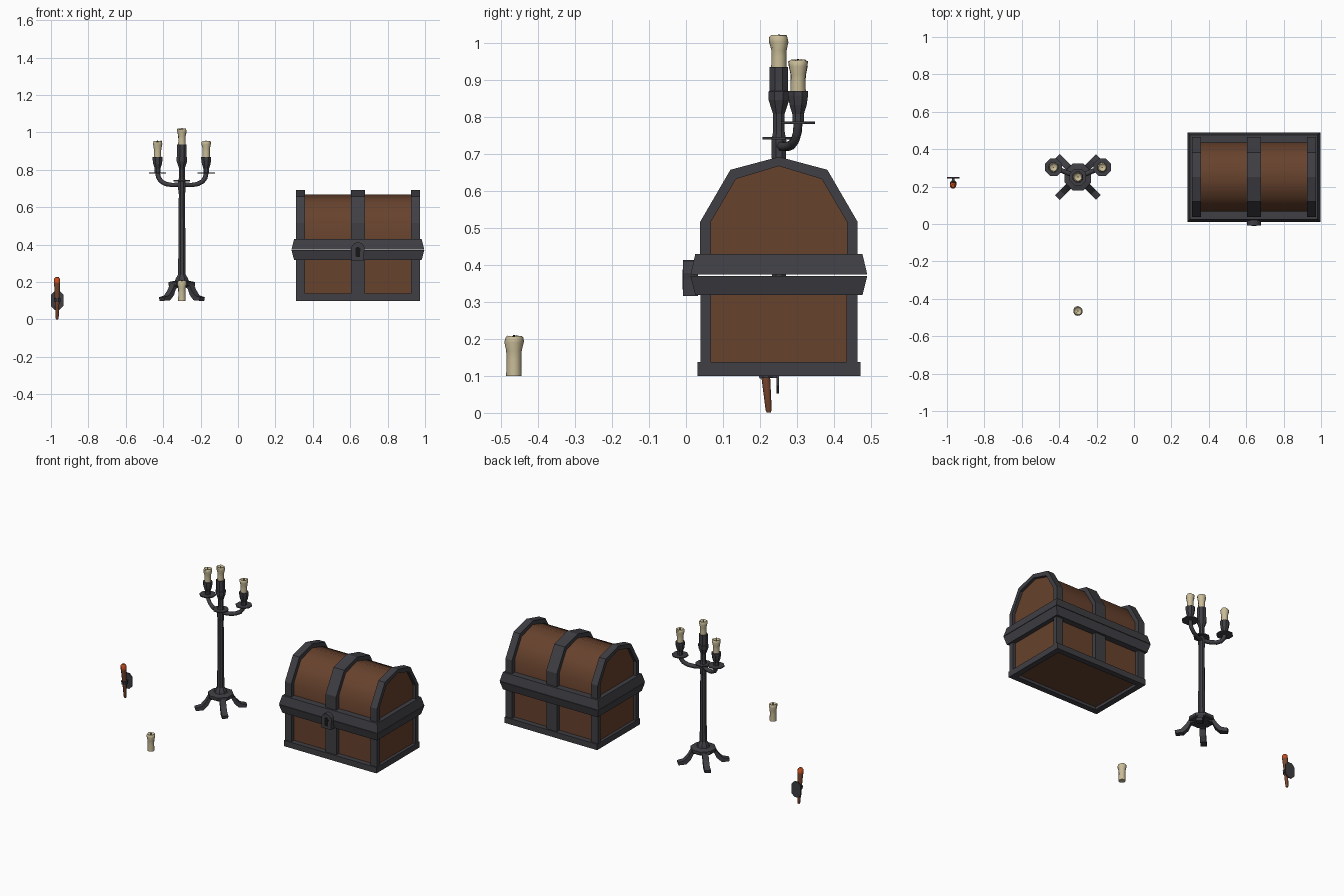
import bpy, bmesh, math, random
from mathutils import Vector, Matrix

if "Cube" in bpy.data.objects:
    bpy.data.objects.remove(bpy.data.objects["Cube"])

random.seed(4)


def mat(name, c):
    m = bpy.data.materials.new(name)
    m.diffuse_color = (*c, 1)
    m.use_nodes = True
    m.node_tree.nodes["Principled BSDF"].inputs["Base Color"].default_value = m.diffuse_color
    return m


METAL = mat("dark_iron", (0.050, 0.049, 0.058))
WOOD = mat("brown_wood", (0.135, 0.054, 0.026))
WAX = mat("cream_wax", (0.58, 0.50, 0.31))
TORCH = mat("torch_wood", (0.19, 0.062, 0.028))
EMBER = mat("ember_orange", (0.58, 0.075, 0.015))
BLACK = mat("charred_black", (0.008, 0.008, 0.008))


def finish(name, bm, *mats, smooth=None):
    bmesh.ops.recalc_face_normals(bm, faces=bm.faces)
    me = bpy.data.meshes.new(name)
    bm.to_mesh(me)
    bm.free()
    for m in mats:
        me.materials.append(m)
    if smooth:
        me.shade_smooth()
        me.set_sharp_from_angle(angle=math.radians(smooth))
    ob = bpy.data.objects.new(name, me)
    bpy.context.collection.objects.link(ob)
    return ob


def box(name, lo, hi, m):
    bm = bmesh.new()
    bmesh.ops.create_cube(bm, size=1)
    for v in bm.verts:
        v.co = [(a + b) / 2 + c * (b - a) for a, b, c in zip(lo, hi, v.co)]
    return finish(name, bm, m)


def extrude(name, pts, vec, m, smooth=None, matrix=None):
    """Closed outline of 3D points pushed along a vector."""
    bm = bmesh.new()
    f = bm.faces.new([bm.verts.new(p) for p in pts])
    r = bmesh.ops.extrude_face_region(bm, geom=[f], use_keep_orig=True)
    bmesh.ops.translate(bm, vec=vec, verts=[g for g in r["geom"] if isinstance(g, bmesh.types.BMVert)])
    if matrix:
        bm.transform(matrix)
    return finish(name, bm, m, smooth=smooth)


def lathe(name, prof, loc, mats, n=8, jitter=0, smooth=None, rot=None, split=None):
    """Profile of (radius, height) revolved; radius 0 closes to a tip."""
    bm = bmesh.new()
    rings = []
    for r, z in prof:
        ring = []
        for i in range(n):
            a = 2 * math.pi * (i + 0.5) / n
            k = 1 + random.uniform(-jitter, jitter) * (z > 0.05)
            ring.append(bm.verts.new((r * k * math.cos(a), r * k * math.sin(a), z + (k - 1) * 0.03)))
        rings.append(ring)
    for a, b in zip(rings, rings[1:]):
        for i in range(n):
            f = bm.faces.new((a[i], a[(i + 1) % n], b[(i + 1) % n], b[i]))
            if split and f.calc_center_median().z > split:
                f.material_index = 1
    bm.faces.new(rings[0])
    bm.faces.new(rings[-1]).material_index = 1 if split else 0
    bm.transform(Matrix.Translation(loc) @ (rot or Matrix()))
    return finish(name, bm, *mats, smooth=smooth)


# ---------------- chest ----------------
CX, CY = 0.641, 0.251


def arch(half, shoulder, top, z0=0.40):
    """Half profile of the lid, mirrored about the chest centre."""
    right = [(half, z0), (half, 0.516), shoulder]
    return [(-y, z) for y, z in right] + [(0, top)] + right[::-1]


outer = arch(0.213, (0.131, 0.657), 0.692)
inner = arch(0.184, (0.116, 0.632), 0.667)

extrude("lid_wood", [(CX - 0.312, CY + y, z) for y, z in inner], (0.624, 0, 0), WOOD, smooth=50)
box("chest_body_wood", (CX - 0.312, CY - 0.186, 0.118), (CX + 0.312, CY + 0.186, 0.34), WOOD)
bands = {"left": (-0.331, -0.284), "middle": (-0.038, 0.038), "right": (0.284, 0.331)}
for side, (a, b) in bands.items():
    extrude(f"{side}_lid_band", [(CX + a, CY + y, z) for y, z in outer + inner[::-1]], (b - a, 0, 0), METAL)
    for s, where in ((-1, "front"), (1, "back")):
        y0, y1 = sorted((s * 0.212, s * 0.183))
        box(f"{side}_{where}_post", (CX + a, CY + y0, 0.12), (CX + b, CY + y1, 0.34), METAL)

# rim: two flared halves meeting at the lid seam
for name, z0, z1 in (("lower_rim", 0.318, 0.3705), ("lid_rim", 0.429, 0.3735)):
    bm = bmesh.new()
    loops = [[bm.verts.new((CX + sx * hx, CY + sy * hy, z)) for sx, sy in ((-1, -1), (1, -1), (1, 1), (-1, 1))]
             for z, hx, hy in ((z0, 0.341, 0.226), (z1, 0.355, 0.239))]
    for i in range(4):
        j = (i + 1) % 4
        bm.faces.new((loops[0][i], loops[0][j], loops[1][j], loops[1][i]))
    for l in loops:
        bm.faces.new(l)
    finish(name, bm, METAL)

# base frame around the wooden bottom
for s, a, b in ((-1, "front", "left"), (1, "back", "right")):
    y0, y1 = sorted((s * 0.22, s * 0.183))
    box(f"{a}_base_bar", (CX - 0.332, CY + y0, 0.10), (CX + 0.332, CY + y1, 0.138), METAL)
    x0, x1 = sorted((s * 0.332, s * 0.295))
    box(f"{b}_base_bar", (CX + x0, CY - 0.184, 0.10), (CX + x1, CY + 0.184, 0.138), METAL)


def keyhole(w, z0, z1, y, r):
    """Straight foot with a round head."""
    pts = [(CX - w, y, z0), (CX + w, y, z0)]
    for i in range(9):
        a = math.radians(-25 + 230 * i / 8)
        pts.append((CX + r * math.cos(a), y, z1 - r + r * math.sin(a)))
    return pts


extrude("lock_plate", keyhole(0.034, 0.316, 0.413, -0.008, 0.037), (0, 0.04, 0), METAL)
extrude("keyhole", keyhole(0.011, 0.334, 0.388, -0.010, 0.014), (0, 0.004, 0), BLACK)


# ---------------- candles ----------------
def candle(name, x, y, z, h):
    lathe(name, [(0.021, 0), (0.020, h * 0.4), (0.0205, h - 0.04), (0.0255, h - 0.018), (0.0255, h - 0.006),
                 (0.021, h), (0.014, h - 0.008), (0.004, h - 0.01)],
          (x, y, z), [WAX], n=10, jitter=0.07, smooth=50)
    lathe(name + "_wick", [(0.003, h - 0.012), (0.003, h + 0.003)], (x, y, z), [BLACK], n=5)


candle("loose_candle", -0.30, -0.465, 0.10, 0.108)

# ---------------- candelabra ----------------
PX, PY = -0.30, 0.251
lathe("candelabra_stem",
      [(0.072, 0.176), (0.077, 0.182), (0.077, 0.200), (0.040, 0.207), (0.034, 0.222), (0.022, 0.240), (0.020, 0.42),
       (0.018, 0.67), (0.021, 0.69), (0.022, 0.735), (0.017, 0.76), (0.017, 0.808), (0.030, 0.845), (0.031, 0.868),
       (0.027, 0.87), (0.027, 0.935), (0.019, 0.935)], (PX, PY, 0), [METAL])
lathe("center_drip_plate", [(0.048, 0.739), (0.048, 0.745)], (PX, PY, 0), [METAL])
candle("center_candle", PX, PY, 0.925, 0.095)

leg = [(0.04, 0.195), (0.072, 0.188), (0.092, 0.155), (0.117, 0.128), (0.155, 0.119), (0.151, 0.10),
       (0.106, 0.103), (0.078, 0.130), (0.062, 0.165), (0.04, 0.172)]
for i in range(4):
    m = Matrix.Translation((PX, PY, 0)) @ Matrix.Rotation(math.radians(45 + 90 * i), 4, "Z")
    extrude(f"candelabra_leg_{i + 1}", [(r, -0.018, z) for r, z in leg], (0, 0.036, 0), METAL, matrix=m)

for side, s in (("left", -1), ("right", 1)):
    dx, dy = s * 0.130, 0.052
    # swept arm: flat out of the stem, then curling up under the cup
    cu = bpy.data.curves.new(f"{side}_arm", "CURVE")
    cu.dimensions = "3D"
    cu.bevel_depth = 0.013
    cu.bevel_resolution = 1
    cu.use_fill_caps = True
    path = [(0, 0.722), (0.4, 0.719), (0.65, 0.724), (0.85, 0.738), (0.96, 0.758), (1, 0.785)]
    sp = cu.splines.new("POLY")
    sp.points.add(len(path) - 1)
    for p, (t, z) in zip(sp.points, path):
        p.co = (PX + dx * t, PY + dy * t, z, 1)
    cu.materials.append(METAL)
    ob = bpy.data.objects.new(f"{side}_arm", cu)
    bpy.context.collection.objects.link(ob)
    bpy.ops.object.select_all(action="DESELECT")
    ob.select_set(True)
    bpy.context.view_layer.objects.active = ob
    bpy.ops.object.convert(target="MESH")
    at = (PX + dx, PY + dy, 0)
    lathe(f"{side}_drip_plate", [(0.050, 0.781), (0.050, 0.787)], at, [METAL])
    lathe(f"{side}_cup", [(0.017, 0.785), (0.017, 0.808), (0.025, 0.832), (0.029, 0.858), (0.029, 0.870),
                          (0.019, 0.870)], at, [METAL])
    candle(f"{side}_candle", at[0], at[1], 0.86, 0.094)

# ---------------- wall torch ----------------
TX = -0.967
tilt = Matrix.Rotation(math.radians(5), 4, "X")
lathe("torch", [(0.006, 0), (0.009, 0.008), (0.013, 0.10), (0.016, 0.165), (0.018, 0.195), (0.017, 0.217),
                (0.009, 0.226)], (TX, 0.224, 0.001), [TORCH, EMBER], smooth=50, rot=tilt, split=0.19)
lathe("torch_ring", [(0.019, 0.095), (0.019, 0.115)], (TX, 0.224, 0), [METAL], rot=tilt)
box("torch_bracket", (TX - 0.007, 0.225, 0.094), (TX + 0.007, 0.246, 0.110), METAL)
plate = [(-0.033, -0.03), (-0.013, -0.05), (0.013, -0.05), (0.033, -0.03),
         (0.033, 0.03), (0.013, 0.05), (-0.013, 0.05), (-0.033, 0.03)]
extrude("torch_wall_plate", [(TX + x, 0.244, 0.102 + z) for x, z in plate], (0, 0.008, 0), METAL)
